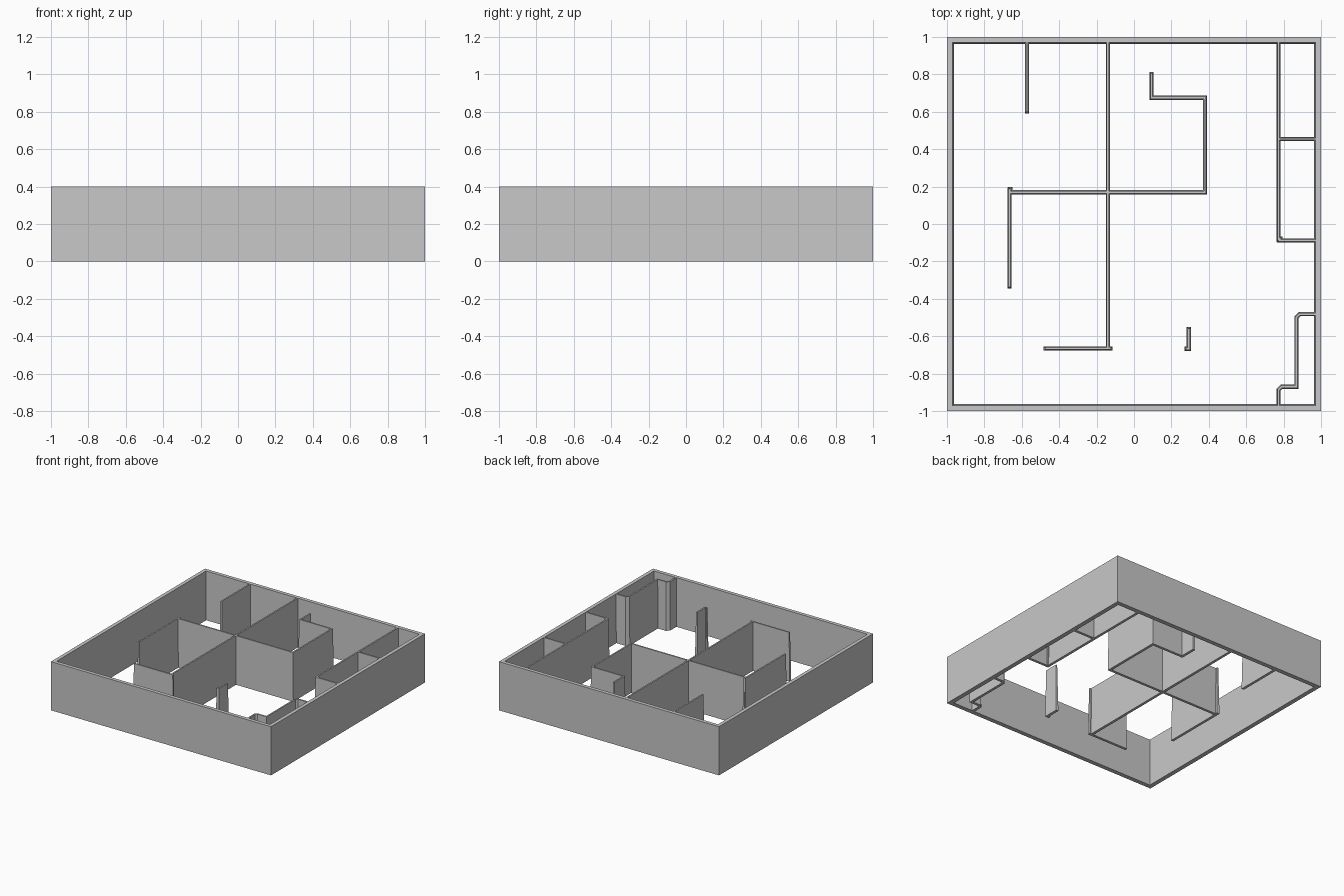
import bpy
import bmesh
from mathutils import Vector

HEIGHT = 0.4
BASE_HALF, TOP_HALF, END_FLARE = 0.011, 0.006, 0.008

if "Cube" in bpy.data.objects:
    bpy.data.objects.remove(bpy.data.objects["Cube"], do_unlink=True)

grey = bpy.data.materials.new("wall grey")
grey.use_nodes = True
colour = (0.58, 0.58, 0.58, 1)
grey.diffuse_color = colour
grey.node_tree.nodes["Principled BSDF"].inputs["Base Color"].default_value = colour


def finish(name, bm):
    bmesh.ops.recalc_face_normals(bm, faces=bm.faces)
    mesh = bpy.data.meshes.new(name)
    bm.to_mesh(mesh)
    bm.free()
    mesh.materials.append(grey)
    bpy.context.collection.objects.link(bpy.data.objects.new(name, mesh))


def skin(bm, rings, closed):
    """Bridge matching four-sided rings, then close the ends if open."""
    pairs = list(zip(rings, rings[1:]))
    if closed:
        pairs.append((rings[-1], rings[0]))
    for a, b in pairs:
        for i in range(4):
            j = (i + 1) % 4
            bm.faces.new((a[i], a[j], b[j], b[i]))
    if not closed:
        bm.faces.new(rings[0])
        bm.faces.new(rings[-1])


def wall(name, *path):
    """Mitred wall along a path, wider at its foot than at its top."""
    pts = [Vector(p) for p in path]
    dirs = [(b - a).normalized() for a, b in zip(pts, pts[1:])]
    bm = bmesh.new()
    rings = []
    for i, p in enumerate(pts):
        before, after = dirs[max(i - 1, 0)], dirs[min(i, len(dirs) - 1)]
        n1, n2 = Vector((-before.y, before.x)), Vector((-after.y, after.x))
        side = (n1 + n2) / (1 + n1.dot(n2))
        foot = p.copy()
        if i == 0:
            foot -= after * END_FLARE
        elif i == len(pts) - 1:
            foot += before * END_FLARE
        corners = [(foot + side * BASE_HALF, 0), (p + side * TOP_HALF, HEIGHT),
                   (p - side * TOP_HALF, HEIGHT), (foot - side * BASE_HALF, 0)]
        rings.append([bm.verts.new((c.x, c.y, z)) for c, z in corners])
    skin(bm, rings, False)
    finish(name, bm)


# Square outer wall: upright outside, sloping inside
bm = bmesh.new()
section = [(1, 0), (1, HEIGHT), (0.97, HEIGHT), (0.963, 0)]
rings = [[bm.verts.new((sx * r, sy * r, z)) for r, z in section]
         for sx, sy in ((-1, -1), (1, -1), (1, 1), (-1, 1))]
skin(bm, rings, True)
finish("outer_wall", bm)

# Inner partitions
EDGE = 0.98
wall("back_stub_wall", (-0.572, EDGE), (-0.572, 0.6))
wall("long_middle_wall", (-0.14, EDGE), (-0.14, -0.668))
wall("front_cross_wall", (-0.475, -0.666), (-0.123, -0.666))
wall("hooked_wall", (-0.665, 0.17), (0.38, 0.17), (0.38, 0.675),
     (0.093, 0.675), (0.093, 0.805))
wall("right_side_wall", (-0.665, 0.188), (-0.665, -0.338))
wall("wall_corner_nub", (-0.665, 0.186), (-0.657, 0.186))
wall("closet_long_wall", (0.772, EDGE), (0.772, -0.088))
wall("closet_divider", (0.772, 0.455), (EDGE, 0.455))
wall("closet_end_wall", (0.772, -0.088), (EDGE, -0.088))
wall("closet_corner_nub", (0.772, -0.077), (0.785, -0.077))
wall("stepped_corner_wall", (EDGE, -0.482), (0.885, -0.482), (0.868, -0.499),
     (0.868, -0.87), (0.789, -0.87), (0.772, -0.887), (0.772, -EDGE))
wall("free_standing_pier", (0.293, -0.558), (0.293, -0.667), (0.277, -0.667))
